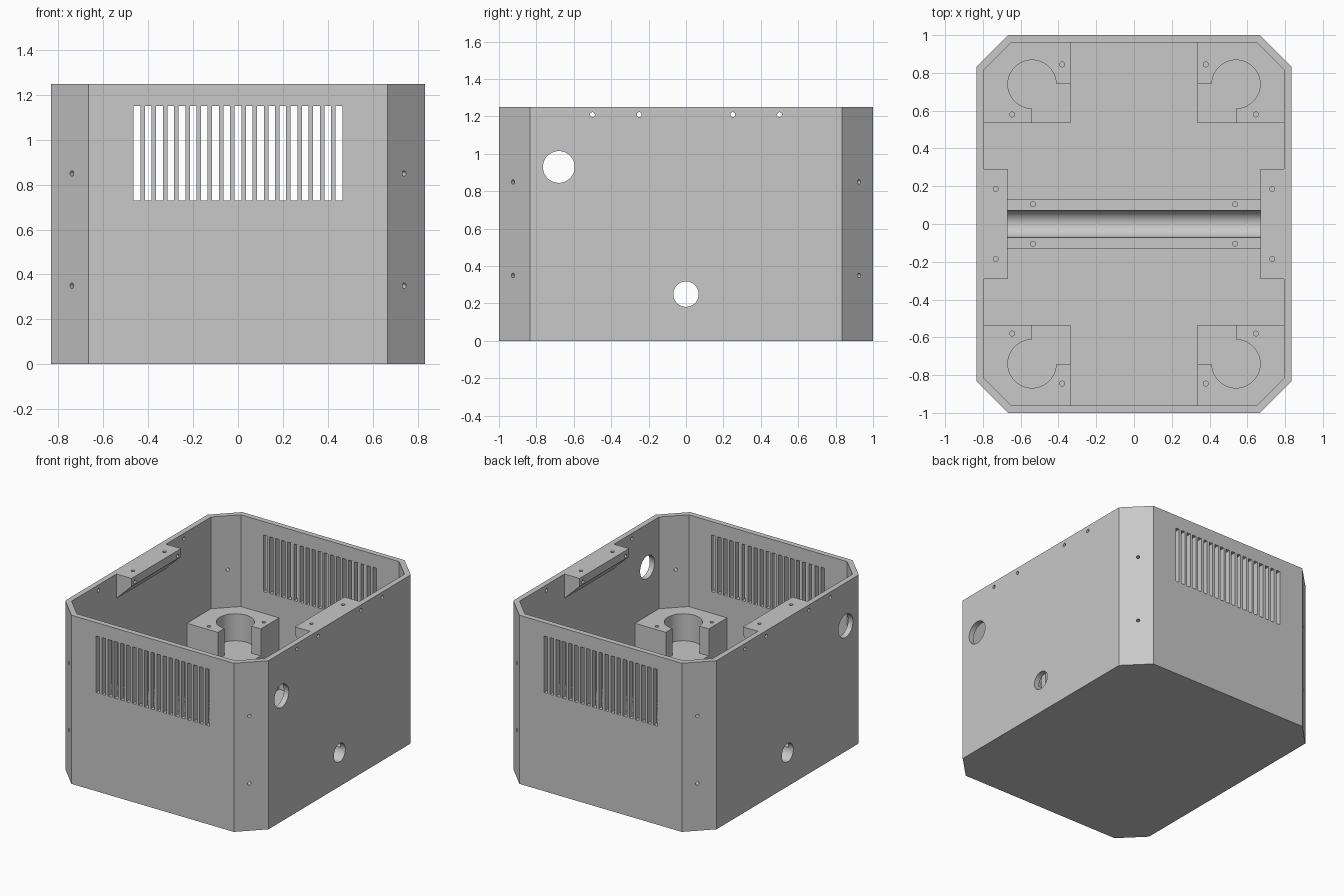
import bpy, bmesh, math
from mathutils import Matrix, Vector

if "Cube" in bpy.data.objects:
    bpy.data.objects.remove(bpy.data.objects["Cube"], do_unlink=True)

HX, HY, H, CH, WALL = 0.833, 1.0, 1.25, 0.167, 0.04
SIGNS = [(sx, sy) for sx in (1, -1) for sy in (1, -1)]

grey = bpy.data.materials.new("plain_grey")
grey.use_nodes = True
grey.diffuse_color = (0.58, 0.58, 0.58, 1)
grey.node_tree.nodes["Principled BSDF"].inputs["Base Color"].default_value = (0.58, 0.58, 0.58, 1)


def make(name, bm, helper=False):
    bmesh.ops.recalc_face_normals(bm, faces=bm.faces)
    me = bpy.data.meshes.new(name)
    bm.to_mesh(me)
    bm.free()
    ob = bpy.data.objects.new(name, me)
    bpy.context.scene.collection.objects.link(ob)
    me.materials.append(grey)
    ob.hide_render = helper
    return ob


def prism(bm, points, direction):
    """Extrude a planar outline along a vector."""
    face = bm.faces.new([bm.verts.new(p) for p in points])
    res = bmesh.ops.extrude_face_region(bm, geom=[face])
    verts = [g for g in res["geom"] if isinstance(g, bmesh.types.BMVert)]
    bmesh.ops.translate(bm, vec=direction, verts=verts)


def rod(bm, centre, axis, radius, length, sides=24):
    rot = Vector(axis).to_track_quat("Z", "Y").to_matrix().to_4x4()
    bmesh.ops.create_cone(bm, cap_ends=True, segments=sides, radius1=radius, radius2=radius,
                          depth=length, matrix=Matrix.Translation(centre) @ rot)


def box(bm, lo, hi):
    x0, y0, z0 = lo
    x1, y1, z1 = hi
    prism(bm, [(x0, y0, z0), (x1, y0, z0), (x1, y1, z0), (x0, y1, z0)], (0, 0, z1 - z0))


def octagon(offset, z):
    """Chamfered rectangle, moved inwards by offset."""
    k = CH - offset * (2 - math.sqrt(2))
    x, y = HX - offset, HY - offset
    return [(x, k - y, z), (x, y - k, z), (x - k, y, z), (k - x, y, z),
            (-x, y - k, z), (-x, k - y, z), (k - x, -y, z), (x - k, -y, z)]


def carve(ob, *cutters):
    for c in cutters:
        mod = ob.modifiers.new("cut", "BOOLEAN")
        mod.operation, mod.solver, mod.object = "DIFFERENCE", "EXACT", c
    dg = bpy.context.evaluated_depsgraph_get()
    me = bpy.data.meshes.new_from_object(ob.evaluated_get(dg))
    ob.modifiers.clear()
    ob.data = me
    bpy.ops.object.select_all(action="DESELECT")
    ob.select_set(True)
    bpy.context.view_layer.objects.active = ob
    bpy.ops.object.shade_smooth_by_angle(angle=math.radians(30))


# Cutters: inner cavity
bm = bmesh.new()
prism(bm, octagon(WALL, WALL), (0, 0, 2))
cavity = make("cavity_cutter", bm, True)

# Vent slots through front and back
bm = bmesh.new()
for i in range(-9, 10):
    x = i * 0.05
    box(bm, (x - 0.015, -1.1, 0.73), (x + 0.015, 1.1, 1.15))
vents = make("vent_cutter", bm, True)

# Side openings and top screw holes
bm = bmesh.new()
rod(bm, (0, -0.68, 0.93), (1, 0, 0), 0.085, 2, 48)
rod(bm, (0, 0, 0.25), (1, 0, 0), 0.068, 2, 48)
for y in (-0.5, -0.25, 0.25, 0.5):
    rod(bm, (0, y, 1.21), (1, 0, 0), 0.013, 2)
side_holes = make("side_hole_cutter", bm, True)

# Screw holes in the chamfered corners
bm = bmesh.new()
for sx, sy in SIGNS:
    for z in (0.35, 0.85):
        rod(bm, (sx * 0.74, sy * 0.925, z), (sx, sy, 0), 0.012, 0.2)
corner_holes = make("corner_hole_cutter", bm, True)

# Vertical screw holes in ledges, sockets and trough
bm = bmesh.new()
for sx, sy in SIGNS:
    rod(bm, (sx * 0.732, sy * 0.185, 1.25), (0, 0, 1), 0.013, 0.2)
    rod(bm, (sx * 0.38, sy * 0.845, 0.57), (0, 0, 1), 0.013, 0.4)
    rod(bm, (sx * 0.645, sy * 0.58, 0.57), (0, 0, 1), 0.013, 0.4)
    rod(bm, (sx * 0.535, sy * 0.105, 0.25), (0, 0, 1), 0.013, 0.2)
screw_holes = make("screw_hole_cutter", bm, True)

# Round wells and their open inner quarters
bm, bm2 = bmesh.new(), bmesh.new()
for sx, sy in SIGNS:
    rod(bm, (sx * 0.54, sy * 0.74, 0.67), (0, 0, 1), 0.128, 0.6, 64)
    box(bm2, (sx * 0.3, sy * 0.5, 0.37), (sx * 0.54, sy * 0.745, 0.9))
wells = make("well_cutter", bm, True)
notches = make("notch_cutter", bm2, True)

# Housing shell
bm = bmesh.new()
prism(bm, octagon(0, 0), (0, 0, H))
housing = make("housing_shell", bm)
carve(housing, cavity, vents, side_holes, corner_holes)

# Corner sockets, sunk slightly into the walls
for sx, sy in SIGNS:
    outline = octagon(0.02, 0.02)
    a, b = outline[1][:2], outline[2][:2]
    corner = [(0.335, 0.535), (a[0], 0.535), a, b, (0.335, b[1])]
    bm = bmesh.new()
    prism(bm, [(sx * x, sy * y, 0.02) for x, y in corner], (0, 0, 0.55))
    name = f"corner_socket_{'back' if sy > 0 else 'front'}_{'left' if sx > 0 else 'right'}"
    carve(make(name, bm), wells, notches, screw_holes, corner_holes)

# Half-round trough across the floor
bm = bmesh.new()
box(bm, (-0.81, -0.13, 0.02), (0.81, 0.13, 0.25))
trough = make("floor_trough", bm)
bm = bmesh.new()
rod(bm, (0, 0, 0.25), (1, 0, 0), 0.072, 2, 48)
groove = make("groove_cutter", bm, True)
carve(trough, groove, screw_holes)

# Wedge-shaped mounting ledges on the side walls
for sx, side in ((1, "left"), (-1, "right")):
    profile = [(HX - WALL, H), (0.67, H), (0.67, H - 0.06), (HX - WALL, H - 0.18)]
    bm = bmesh.new()
    prism(bm, [(sx * x, -0.29, z) for x, z in profile], (0, 0.58, 0))
    carve(make(f"mounting_ledge_{side}", bm), side_holes, screw_holes)

for c in (cavity, vents, side_holes, corner_holes, screw_holes, wells, notches, groove):
    bpy.data.objects.remove(c, do_unlink=True)
